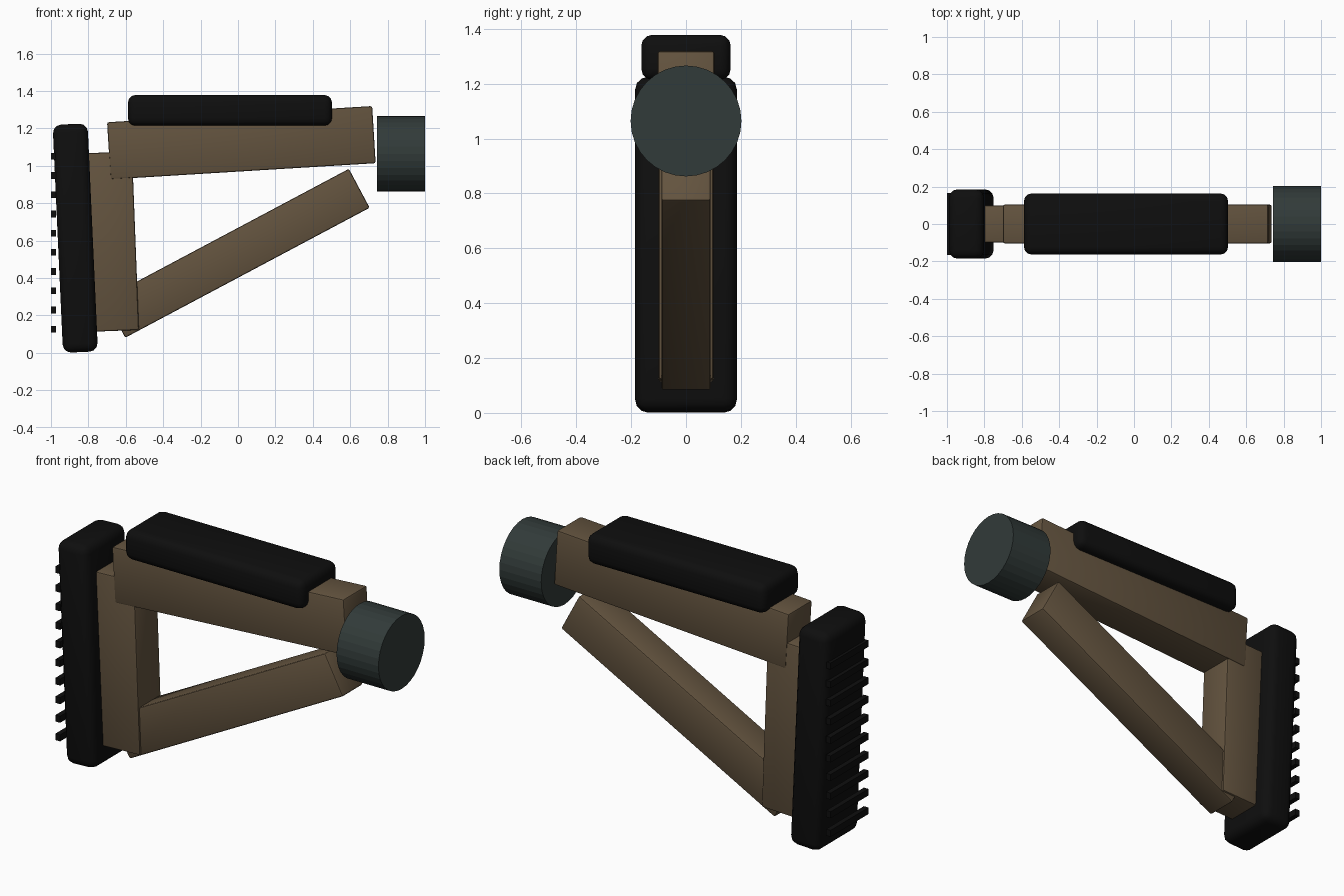
import bpy
from math import radians, pi

if "Cube" in bpy.data.objects:
    bpy.data.objects.remove(bpy.data.objects["Cube"])


def material(name, rgb):
    m = bpy.data.materials.new(name)
    m.diffuse_color = (*rgb, 1)
    m.use_nodes = True
    m.node_tree.nodes["Principled BSDF"].inputs["Base Color"].default_value = m.diffuse_color
    return m


BLACK = material("black rubber", (0.0045, 0.0045, 0.0045))
TAN = material("dark tan polymer", (0.125, 0.087, 0.049))
STEEL = material("grey green metal", (0.031, 0.043, 0.041))


def box(name, loc, size, mat, tilt=0, bevel=0.0, segments=2):
    """Box tilted in the xz plane, right end up for a positive tilt."""
    bpy.ops.mesh.primitive_cube_add(size=1, location=loc)
    ob = bpy.context.object
    ob.name = name
    ob.scale = size
    bpy.ops.object.transform_apply(location=False, rotation=False, scale=True)
    ob.rotation_euler.y = radians(-tilt)
    ob.data.materials.append(mat)
    if bevel:
        mod = ob.modifiers.new("rounding", "BEVEL")
        mod.width = bevel
        mod.segments = segments
        bpy.ops.object.modifier_apply(modifier=mod.name)
        bpy.ops.object.shade_smooth_by_angle(angle=radians(35))
    return ob


# Triangular frame
box("top_beam", (0.018, 0, 1.123), (1.42, 0.208, 0.306), TAN, 3.5, 0.01)
box("lower_strut", (0.05 - 0.055, 0, 0.532), (1.48, 0.18, 0.236), TAN, 28, 0.01)
box("rear_post", (-0.683, 0, 0.594), (0.27, 0.2, 0.955), TAN, 2.2, 0.01)

# Rubber pads
box("butt_pad", (-0.87, 0, 0.613), (0.187, 0.37, 1.22), BLACK, 2.6, 0.045, 3)
box("cheek_pad", (-0.043, 0, 1.296), (1.091, 0.326, 0.164), BLACK, 0, 0.04, 3)

# Grip ridges behind the butt pad
for i in range(10):
    box(f"grip_ridge_{i + 1}", (-0.986, 0, 0.126 + i * 0.1027),
        (0.028, 0.33, 0.036), BLACK)

# Mounting collar
bpy.ops.mesh.primitive_cylinder_add(vertices=32, radius=0.202, depth=0.256,
                                    location=(0.872, 0, 1.064),
                                    rotation=(0, pi / 2, 0))
collar = bpy.context.object
collar.name = "mounting_collar"
collar.data.materials.append(STEEL)
